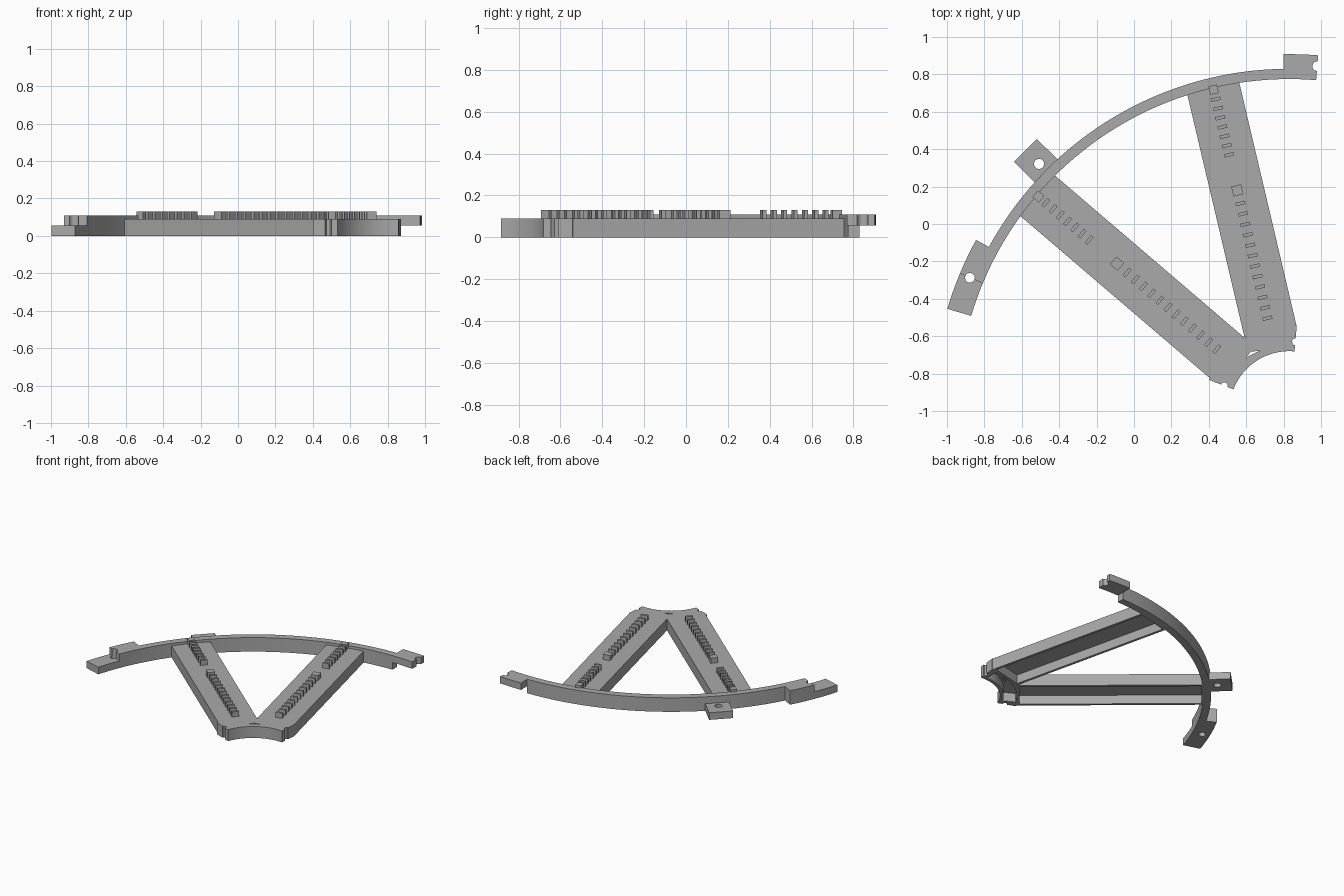
import bpy, bmesh, math
from mathutils import Vector

if "Cube" in bpy.data.objects:
    bpy.data.objects.remove(bpy.data.objects["Cube"], do_unlink=True)

grey = bpy.data.materials.new("plain grey")
grey.use_nodes = True
grey.diffuse_color = (0.4, 0.4, 0.4, 1)
grey.node_tree.nodes["Principled BSDF"].inputs["Base Color"].default_value = (0.4, 0.4, 0.4, 1)

CENTRE = Vector((0.83, -1.0))     # common centre of hub and rim
START, END = 85.35, 157.35        # one fifth of a full wheel
RIBS = {"right_rib": 103.25, "left_rib": 139.45}
RIM_IN, RIM_OUT, TAB_OUT = 1.775, 1.83, 1.908
RIM_TOP, HALF, RIB_TOP, TOOTH_TOP = 0.11, 0.056, 0.09, 0.13


def polar(r, deg, side=0.0):
    a = math.radians(deg)
    u = Vector((math.cos(a), math.sin(a)))
    return CENTRE + u * r + Vector((-u.y, u.x)) * side


def prism(name, points, z0, z1):
    """Extrude a flat outline from z0 to z1."""
    bm = bmesh.new()
    face = bm.faces.new([bm.verts.new((p[0], p[1], z0)) for p in points])
    new = bmesh.ops.extrude_face_region(bm, geom=[face])["geom"]
    bmesh.ops.translate(bm, vec=(0, 0, z1 - z0),
                        verts=[v for v in new if isinstance(v, bmesh.types.BMVert)])
    bmesh.ops.recalc_face_normals(bm, faces=bm.faces)
    mesh = bpy.data.meshes.new(name)
    bm.to_mesh(mesh)
    bm.free()
    mesh.materials.append(grey)
    ob = bpy.data.objects.new(name, mesh)
    bpy.context.collection.objects.link(ob)
    return ob


def sector(name, r0, r1, a0, a1, z0, z1):
    n = max(4, round((a1 - a0) / 1.5))
    angles = [a0 + (a1 - a0) * i / n for i in range(n + 1)]
    outline = [polar(r1, a) for a in angles] + [polar(r0, a) for a in reversed(angles)]
    return prism(name, outline, z0, z1)


def bar(name, angle, r0, r1, half, z0, z1):
    return prism(name, [polar(r0, angle, -half), polar(r1, angle, -half),
                        polar(r1, angle, half), polar(r0, angle, half)], z0, z1)


def peg(r, angle, radius, sides=24):
    c = polar(r, angle)
    ring = [c + radius * Vector((math.cos(t), math.sin(t)))
            for t in (math.tau * i / sides for i in range(sides))]
    return prism("cutter", ring, -0.1, 0.3)


def cut(ob, *cutters):
    bpy.context.view_layer.objects.active = ob
    for c in cutters:
        c.hide_render = True
        mod = ob.modifiers.new("cut", 'BOOLEAN')
        mod.operation, mod.solver, mod.object = 'DIFFERENCE', 'EXACT', c
        bpy.ops.object.modifier_apply(modifier=mod.name)
        bpy.data.objects.remove(c, do_unlink=True)
    return ob


# Rim with half-lap joints at both ends
smooth = [sector("rim", RIM_IN, RIM_OUT, START + 5.6, END - 6, 0, RIM_TOP)]
lap_r, hole = 1.85, 0.026
smooth.append(cut(sector("upper_lap_tab", RIM_IN, TAB_OUT, START, START + 5.6, HALF, RIM_TOP),
                  peg(lap_r, START, hole)))
smooth.append(cut(sector("lower_lap_tab", RIM_IN, TAB_OUT, END - 6, END + 6, 0, HALF),
                  peg(lap_r, END, hole)))
smooth.append(cut(sector("lap_block", RIM_IN, TAB_OUT, END - 6, END, HALF, RIM_TOP),
                  peg(lap_r, END, hole)))

# Square mounting tab outside the rim
smooth.append(cut(bar("mounting_tab", 135.35, 1.81, 1.983, 0.0865, 0, HALF),
                  peg(1.88, 135.35, 0.027)))

# Hub: hollow underneath, notched at both ends, with a small slit
hub = sector("hub", 0.32, 0.46, START - 0.4, END + 1.4, 0, RIB_TOP)
slit = prism("cutter", [(0.598, -0.715), (0.645, -0.69), (0.675, -0.677), (0.625, -0.683)],
             -0.1, 0.3)
cut(hub, sector("cutter", 0.345, 0.44, START + 6, END - 6, -0.1, 0.07),
    peg(0.373, START - 0.4, 0.02, 6), peg(0.373, END + 1.4, 0.02, 6), slit)
smooth.append(hub)

# Ribs: channels open underneath, with two rows of teeth on top
for name, angle in RIBS.items():
    cut(bar(name, angle, 0.44, 1.785, 0.1425, 0, RIB_TOP),
        bar("cutter", angle, 0.46, 1.76, 0.1225, -0.1, 0.07))
    for row, block, size, first, step, count in (("outer", 1.765, 0.023, 1.713, 0.051, 7),
                                                 ("inner", 1.212, 0.027, 1.14, 0.0573, 12)):
        bar(f"{name}_{row}_block", angle, block - size, block + size, size,
            RIB_TOP - 0.005, TOOTH_TOP)
        for i in range(count):
            r = first - i * step
            bar(f"{name}_{row}_tooth_{i + 1}", angle, r - 0.009, r + 0.009, 0.026,
                RIB_TOP - 0.005, TOOTH_TOP)

# Smooth the curved parts
bpy.ops.object.select_all(action='DESELECT')
for ob in smooth:
    ob.select_set(True)
bpy.context.view_layer.objects.active = hub
bpy.ops.object.shade_smooth_by_angle(angle=math.radians(30))
